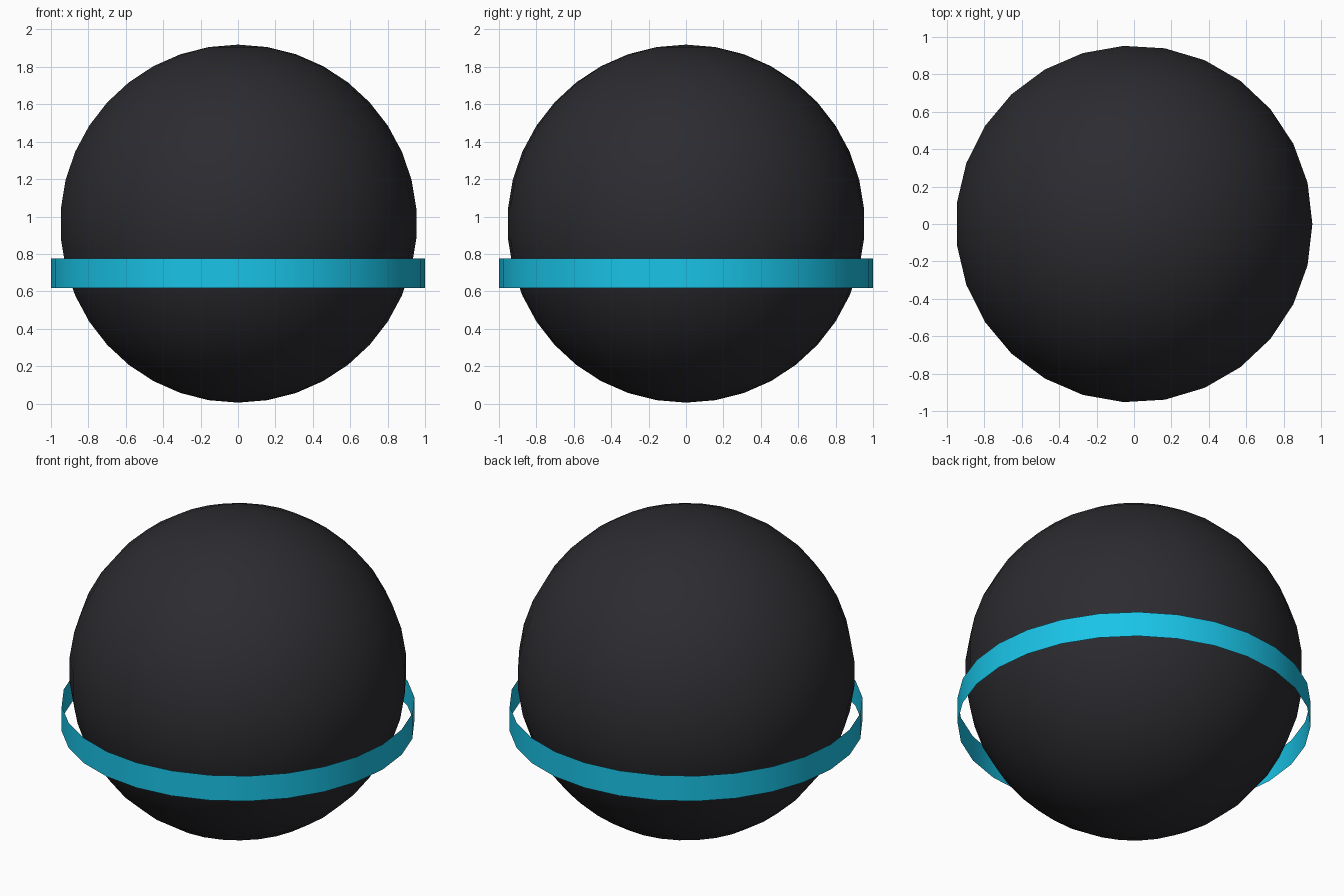
import bpy, math

if "Cube" in bpy.data.objects:
    bpy.data.objects.remove(bpy.data.objects["Cube"])


def colour(obj, name, rgb):
    mat = bpy.data.materials.new(name)
    mat.diffuse_color = (*rgb, 1)
    mat.use_nodes = True
    mat.node_tree.nodes["Principled BSDF"].inputs["Base Color"].default_value = mat.diffuse_color
    obj.data.materials.append(mat)


# Dark ball, with one meridian on +x
bpy.ops.mesh.primitive_uv_sphere_add(segments=27, ring_count=19, radius=0.957, location=(0, 0, 0.962))
ball = bpy.context.object
ball.name = "ball"
ball.rotation_euler.z = -math.pi / 2
bpy.ops.object.shade_smooth()
colour(ball, "dark_grey", (0.025, 0.025, 0.03))

# Thin open band around the lower half
bpy.ops.mesh.primitive_cylinder_add(vertices=28, radius=1.0, depth=0.157,
                                    end_fill_type='NOTHING', location=(0, 0, 0.697))
band = bpy.context.object
band.name = "band"
bpy.ops.object.shade_smooth()
colour(band, "cyan", (0.01, 0.55, 0.8))
